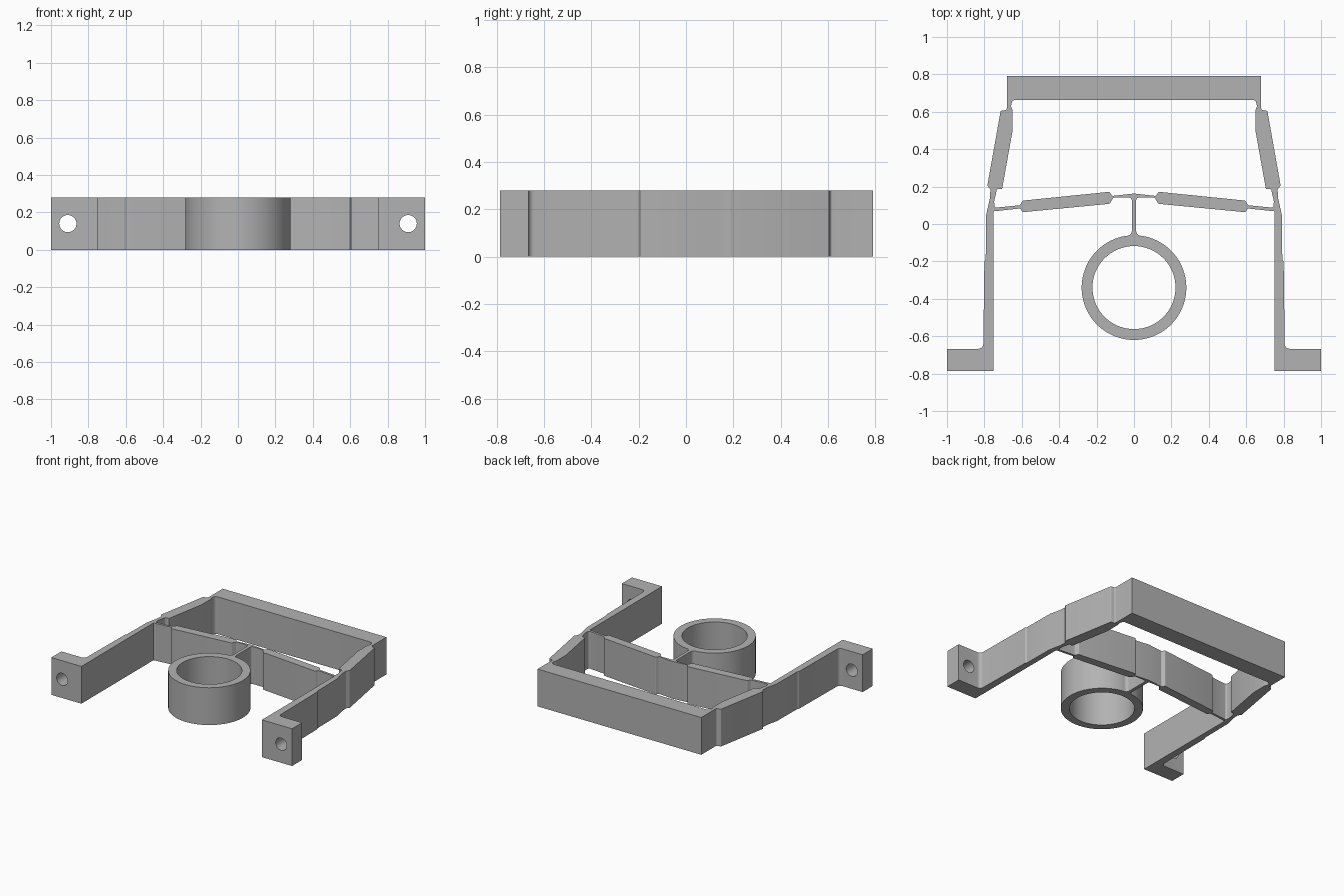
import bpy
import bmesh
import math
from mathutils import Vector

HEIGHT = 0.28
RING_CENTRE = Vector((0, -0.34))
RING_OUTER, RING_INNER = 0.28, 0.222

cube = bpy.data.objects.get("Cube")
if cube:
    bpy.data.objects.remove(cube, do_unlink=True)


def make_material(name, colour):
    mat = bpy.data.materials.new(name)
    mat.use_nodes = True
    mat.diffuse_color = colour
    mat.node_tree.nodes["Principled BSDF"].inputs["Base Color"].default_value = colour
    return mat


def rounded(points, steps=5):
    """Open path of (x, y) or (x, y, radius); points with a radius get a fillet."""
    path = []
    for i, p in enumerate(points):
        corner = Vector(p[:2])
        if len(p) == 2:
            path.append(corner)
            continue
        to_prev = (Vector(points[i - 1][:2]) - corner).normalized()
        to_next = (Vector(points[i + 1][:2]) - corner).normalized()
        half = to_prev.angle(to_next) / 2
        reach = p[2] / math.tan(half)
        centre = corner + (to_prev + to_next).normalized() * p[2] / math.sin(half)
        start = corner + to_prev * reach - centre
        end = corner + to_next * reach - centre
        sweep = start.angle_signed(end)
        for k in range(steps + 1):
            a = -sweep * k / steps
            path.append(centre + Vector((start.x * math.cos(a) - start.y * math.sin(a),
                                         start.x * math.sin(a) + start.y * math.cos(a))))
    return path


def mirrored(half):
    """Close a half outline that starts and ends on the centre line."""
    return half + [Vector((-p.x, p.y)) for p in reversed(half[1:-1])]


def arc(radius, start, end, steps):
    angles = [math.radians(start + (end - start) * i / steps) for i in range(steps + 1)]
    return [RING_CENTRE + radius * Vector((math.cos(a), math.sin(a))) for a in angles]


def extrude_plan(name, loops, mat):
    bm = bmesh.new()
    for loop in loops:
        verts = [bm.verts.new((p.x, p.y, 0)) for p in loop]
        for i, v in enumerate(verts):
            bm.edges.new((verts[i - 1], v))
    bmesh.ops.triangle_fill(bm, use_beauty=True, use_dissolve=False,
                            edges=bm.edges[:], normal=(0, 0, 1))
    top = bmesh.ops.extrude_face_region(bm, geom=bm.faces[:])["geom"]
    bmesh.ops.translate(bm, vec=(0, 0, HEIGHT),
                        verts=[g for g in top if isinstance(g, bmesh.types.BMVert)])
    bmesh.ops.recalc_face_normals(bm, faces=bm.faces[:])
    mesh = bpy.data.meshes.new(name)
    bm.to_mesh(mesh)
    bm.free()
    mesh.materials.append(mat)
    obj = bpy.data.objects.new(name, mesh)
    bpy.context.collection.objects.link(obj)
    return obj


grey = make_material("plain grey", (0.45, 0.45, 0.45, 1))

# Outside edge: back beam, side arm, leg and mounting foot
outside = [(0, 0.79), (0.68, 0.79), (0.68, 0.61, 0.012), (0.713, 0.605, 0.006),
           (0.784, 0.206, 0.006), (0.768, 0.185, 0.008), (0.77, 0.14), (0.79, 0.05),
           (0.793, -0.19), (0.8, -0.2), (0.806, -0.667, 0.025),
           (1, -0.667), (1, -0.787), (0.75, -0.787), (0.75, 0.068)]

# Underside of the cross arm, then the stem down to the ring
underside = [(0.608, 0.083, 0.006), (0.596, 0.063, 0.006), (0.13, 0.108, 0.012),
             (0.11, 0.142, 0.012), (0.012, 0.142, 0.015), (0.012, -0.062, 0.024),
             (0.04, -0.063)]

# Opening between back beam, side arms and cross arm
opening = [(0, 0.163), (0.117, 0.15, 0.008), (0.132, 0.172, 0.008),
           (0.595, 0.125, 0.008), (0.61, 0.1, 0.008), (0.745, 0.087, 0.012),
           (0.748, 0.12), (0.733, 0.186, 0.006), (0.705, 0.188, 0.004),
           (0.65, 0.495), (0.65, 0.61, 0.008), (0.658, 0.63, 0.01),
           (0.65, 0.663, 0.02), (0, 0.663)]

outline = rounded(outside + underside) + arc(RING_OUTER, 80, -90, 34)
bore = arc(RING_INNER, 0, 360, 72)[:-1]
frame = extrude_plan("flexure_frame_with_ring",
                     [mirrored(outline), mirrored(rounded(opening)), bore], grey)

# Screw holes through both feet
for side, label in ((1, "left"), (-1, "right")):
    bpy.ops.mesh.primitive_cylinder_add(vertices=32, radius=0.046, depth=0.3,
                                        location=(side * 0.91, -0.727, HEIGHT / 2),
                                        rotation=(math.pi / 2, 0, 0))
    cutter = bpy.context.object
    cutter.name = label + "_screw_hole_cutter"
    cutter.data.materials.append(grey)
    cutter.hide_render = True
    cut = frame.modifiers.new(label + " screw hole", "BOOLEAN")
    cut.operation = "DIFFERENCE"
    cut.solver = "EXACT"
    cut.object = cutter
    bpy.ops.object.select_all(action="DESELECT")
    frame.select_set(True)
    bpy.context.view_layer.objects.active = frame
    bpy.ops.object.modifier_apply(modifier=cut.name)
    bpy.data.objects.remove(cutter, do_unlink=True)

# Smooth the curved walls, keep corners crisp
bpy.ops.object.shade_smooth_by_angle(angle=math.radians(30))
